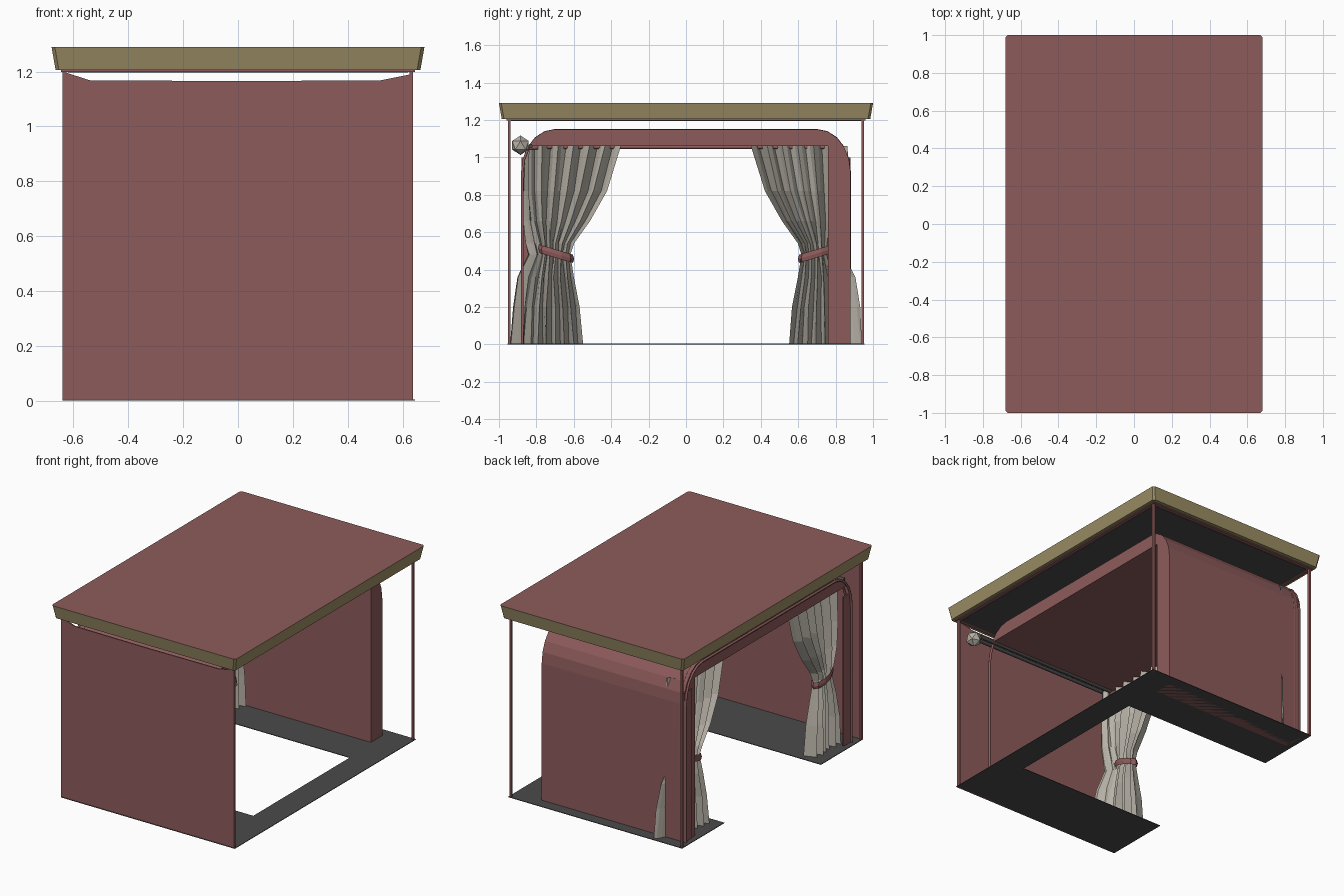
import bpy, bmesh, math, random
from mathutils import Vector

if "Cube" in bpy.data.objects:
    bpy.data.objects.remove(bpy.data.objects["Cube"])
random.seed(4)


def mat(name, c):
    m = bpy.data.materials.new(name)
    m.diffuse_color = (*c, 1)
    m.use_nodes = True
    m.node_tree.nodes["Principled BSDF"].inputs["Base Color"].default_value = m.diffuse_color
    return m


RED = mat("red_cloth", (0.27, 0.105, 0.105))
OLIVE = mat("olive_trim", (0.33, 0.27, 0.13))
CLOTH = mat("pale_cloth", (0.48, 0.45, 0.39))
DARK = mat("dark_grey", (0.07, 0.07, 0.07))


def make(name, verts, faces, m):
    me = bpy.data.meshes.new(name)
    me.from_pydata(verts, [], faces)
    bm = bmesh.new()
    bm.from_mesh(me)
    bmesh.ops.recalc_face_normals(bm, faces=bm.faces)
    bm.to_mesh(me)
    bm.free()
    me.materials.append(m)
    ob = bpy.data.objects.new(name, me)
    bpy.context.collection.objects.link(ob)
    return ob


def prism(name, prof, a, b, axis, m):
    """Extrude a 2D profile along x, y or z."""
    def put(p, t):
        v = list(p)
        v.insert(axis, t)
        return v
    n = len(prof)
    verts = [put(p, a) for p in prof] + [put(p, b) for p in prof]
    faces = [list(range(n)), list(range(n, 2 * n))]
    faces += [[i, (i + 1) % n, n + (i + 1) % n, n + i] for i in range(n)]
    return make(name, verts, faces, m)


def box(name, x0, x1, y0, y1, z0, z1, m):
    return prism(name, [(x0, y0), (x1, y0), (x1, y1), (x0, y1)], z0, z1, 2, m)


def tube(name, pts, r, m):
    cu = bpy.data.curves.new(name, 'CURVE')
    cu.dimensions = '3D'
    cu.bevel_depth = r
    cu.bevel_resolution = 1
    cu.use_fill_caps = True
    sp = cu.splines.new('POLY')
    sp.points.add(len(pts) - 1)
    for p, q in zip(sp.points, pts):
        p.co = (*q, 1)
    cu.materials.append(m)
    ob = bpy.data.objects.new(name, cu)
    bpy.context.collection.objects.link(ob)


def arc(cy, cz, ry, rz, a0, a1, n=5):
    return [(cy + ry * math.cos(math.radians(a0 + (a1 - a0) * i / n)),
             cz + rz * math.sin(math.radians(a0 + (a1 - a0) * i / n))) for i in range(n + 1)]


# Roof slab with flared olive rim, red top and dark underside
def ring(x, y, z, c=0.012):
    return [(-x + c, -y, z), (x - c, -y, z), (x, -y + c, z), (x, y - c, z),
            (x - c, y, z), (-x + c, y, z), (-x, y - c, z), (-x, -y + c, z)]


roof = make("roof", ring(0.665, 0.985, 1.205) + ring(0.68, 1.0, 1.29),
            [list(range(8)), list(range(8, 16))] +
            [[i, (i + 1) % 8, 8 + (i + 1) % 8, 8 + i] for i in range(8)], OLIVE)
roof.data.materials.append(RED)
roof.data.polygons[1].material_index = 1
box("roof_trim", -0.645, 0.645, -0.96, 0.96, 1.198, 1.206, RED)
box("roof_underside", -0.62, 0.62, -0.935, 0.935, 1.196, 1.2, DARK)

# Front wall with raised top corners
prism("front_wall", [(-0.64, 0), (0.635, 0), (0.63, 1.19), (0.52, 1.168), (0, 1.165),
                     (-0.54, 1.168), (-0.64, 1.2)], -0.952, -0.944, 1, RED)

# Thin corner posts
for sx in (-1, 1):
    for sy in (-1, 1):
        x, y = sx * 0.632, sy * 0.945
        box("corner_post", x - 0.006, x + 0.006, y - 0.008, y + 0.008, 0, 1.2, RED)

# U-shaped floor, open on the left side
prism("floor", [(0.645, -0.955), (0.645, 0.955), (-0.64, 0.955), (-0.64, 0.51), (0.47, 0.51),
                (0.47, -0.51), (-0.64, -0.51), (-0.64, -0.955)], 0, 0.004, 2, DARK)

# Back wall and ceiling shell in one rounded profile
back_arc = arc(0.70, 0.92, 0.18, 0.23, 0, 90)
front_arc = arc(-0.70, 0.92, 0.18, 0.23, 90, 142, 3)
prism("inner_shell", [(0.76, 0), (0.88, 0)] + back_arc + front_arc + [(-0.80, 1.06), (0.76, 1.06)],
      -0.60, 0.45, 0, RED)
box("ceiling_top", -0.58, 0.43, -0.70, 0.69, 1.15, 1.153, DARK)

# Slim arches at the open side and at the left opening
half = [(-0.875, 0)] + arc(-0.70, 0.92, 0.175, 0.225, 180, 90)
tube("right_arch", [(0.44, y, z) for y, z in half], 0.008, RED)
for x in (-0.57, -0.61):
    full = half + [(-y, z) for y, z in reversed(half)]
    tube("left_arch", [(x, y, z) for y, z in full], 0.008, RED)
for s in (-1, 1):
    box("left_jamb", -0.605, -0.595, min(s * 0.80, s * 0.88), max(s * 0.80, s * 0.88), 0, 1.0, RED)

# Curtain rods and ball finial
for y, z in ((-0.885, 1.07), (-0.83, 1.06)):
    tube("front_rod", [(-0.55, y, z), (0.55, y, z)], 0.012, DARK)
tube("left_rod", [(-0.51, -0.84, 1.05), (-0.54, -0.74, 1.055), (-0.54, 0.74, 1.055), (-0.51, 0.84, 1.05)],
     0.01, RED)
bm = bmesh.new()
bmesh.ops.create_icosphere(bm, subdivisions=1, radius=0.052)
me = bpy.data.meshes.new("rod_ball")
bm.to_mesh(me)
bm.free()
me.materials.append(CLOTH)
ball = bpy.data.objects.new("rod_ball", me)
ball.location = (0.56, -0.885, 1.065)
bpy.context.collection.objects.link(ball)

# Tied-back curtains: z, inner y, outer y, wrap y, wrap x, fold depth
LEVELS = [(0.0, 0.55, 0.83, 0.94, -0.42, 0.050), (0.2, 0.57, 0.82, 0.925, -0.43, 0.045),
          (0.36, 0.60, 0.80, 0.90, -0.45, 0.035), (0.48, 0.62, 0.77, 0.84, -0.47, 0.022),
          (0.54, 0.60, 0.78, 0.86, -0.47, 0.030), (0.66, 0.51, 0.81, 0.87, -0.46, 0.035),
          (0.82, 0.42, 0.83, 0.87, -0.46, 0.035), (1.06, 0.35, 0.83, 0.86, -0.46, 0.030)]
COLS = 30
MAIN = 24
for s, side in ((-1, "front"), (1, "back")):
    verts, faces = [], []
    jit = [random.uniform(0.6, 1.2) for _ in range(COLS)]
    for z, yi, yo, yw, xw, d in LEVELS:
        for i in range(COLS):
            fold = d * jit[i] * (1, 0.2, -1, -0.1)[i % 4]
            if i < MAIN:
                x, y = -0.52 + fold, yi + (yo - yi) * i / (MAIN - 1)
            else:
                t = (i - MAIN + 1) / (COLS - MAIN)
                x = -0.52 + (xw + 0.52) * t
                y = yo + (yw - yo) * t + fold * 0.3
            verts.append((x, s * (y + random.uniform(-0.004, 0.004)), max(z, 0)))
    for r in range(len(LEVELS) - 1):
        for i in range(COLS - 1):
            a = r * COLS + i
            faces.append((a, a + 1, a + COLS + 1, a + COLS))
    make(side + "_curtain", verts, faces, CLOTH)

    # Tilted red tie around the gathered cloth
    tv, n = [], 10
    for rad, dz in ((1.0, -0.022), (1.08, 0), (1.0, 0.022)):
        for i in range(n):
            a = 2 * math.pi * i / n
            y = 0.695 + 0.09 * rad * math.cos(a)
            tv.append((-0.52 + 0.045 * rad * math.sin(a), s * y, 0.485 + dz + (y - 0.695) * 0.3))
    tf = [(r * n + i, r * n + (i + 1) % n, (r + 1) * n + (i + 1) % n, (r + 1) * n + i)
          for r in range(2) for i in range(n)]
    make(side + "_curtain_tie", tv, tf, RED)
